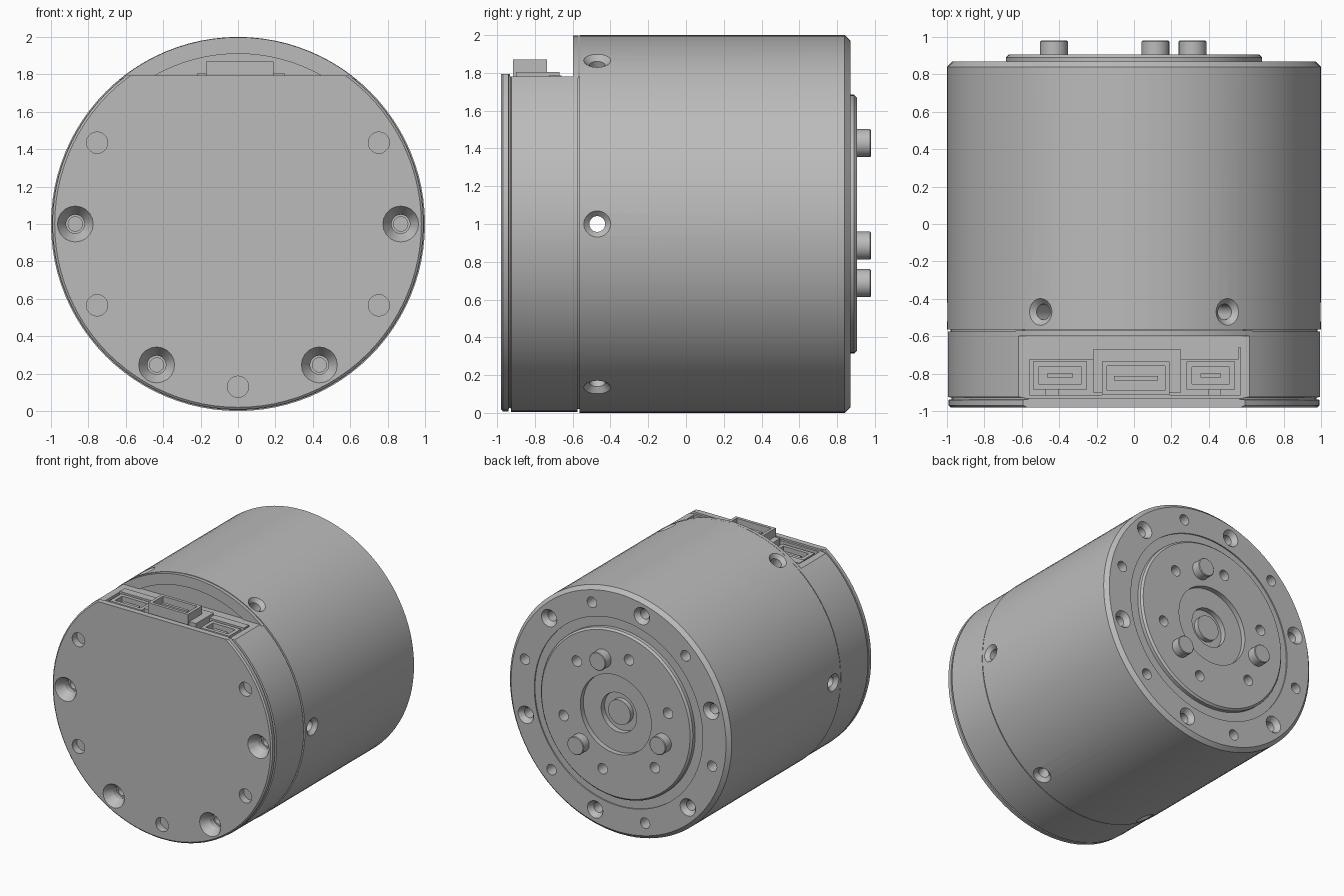
import bpy, bmesh
from math import sin, cos, pi, radians
from mathutils import Vector, Matrix

old = bpy.data.objects.get("Cube")
if old:
    bpy.data.objects.remove(old)

grey = bpy.data.materials.new("metal grey")
grey.use_nodes = True
colour = (0.5, 0.5, 0.5, 1)
grey.diffuse_color = colour
grey.node_tree.nodes["Principled BSDF"].inputs["Base Color"].default_value = colour


def lathe(bm, profile, segs=96, origin=(0, 0, 1), axis=(0, 1, 0)):
    """Revolve (radius, height) points about an axis."""
    turn = Vector(axis).to_track_quat('Z', 'Y')
    rings = []
    for r, h in profile:
        count = segs if r > 0 else 1
        rings.append([bm.verts.new(Vector(origin) + turn @ Vector(
            (r * cos(2 * pi * i / segs), r * sin(2 * pi * i / segs), h)))
            for i in range(count)])
    for a, b in zip(rings, rings[1:]):
        for i in range(segs):
            j = (i + 1) % segs
            loop = [a[i % len(a)], a[j % len(a)], b[j % len(b)], b[i % len(b)]]
            bm.faces.new(list(dict.fromkeys(loop)))


def box(bm, x, y, z):
    size = Matrix.Diagonal((x[1] - x[0], y[1] - y[0], z[1] - z[0], 1))
    mid = Matrix.Translation((sum(x) / 2, sum(y) / 2, sum(z) / 2))
    bmesh.ops.create_cube(bm, size=1, matrix=mid @ size)


def finish(name, bm):
    bmesh.ops.recalc_face_normals(bm, faces=bm.faces)
    mesh = bpy.data.meshes.new(name)
    bm.to_mesh(mesh)
    bm.free()
    mesh.materials.append(grey)
    ob = bpy.data.objects.new(name, mesh)
    bpy.context.collection.objects.link(ob)
    return ob


def cut(ob, bm):
    """Subtract the shapes in bm from ob."""
    tool = finish("cutter", bm)
    tool.hide_render = True
    mod = ob.modifiers.new("cut", 'BOOLEAN')
    mod.operation, mod.solver, mod.object = 'DIFFERENCE', 'EXACT', tool
    bpy.context.view_layer.objects.active = ob
    bpy.ops.object.modifier_apply(modifier=mod.name)
    bpy.data.objects.remove(tool)


def smooth(ob):
    bpy.ops.object.select_all(action='DESELECT')
    ob.select_set(True)
    bpy.context.view_layer.objects.active = ob
    bpy.ops.object.shade_smooth_by_angle(angle=radians(25))


def on_circle(radius, degrees, y):
    a = radians(degrees)
    return (radius * cos(a), y, 1 + radius * sin(a))


def hole(bm, origin, axis, r, depth, wide=None, cone=0.05, segs=20):
    """Plain hole, or countersunk when a wide radius is given."""
    top = [(0, -.02), (wide or r, -.02)]
    if wide:
        top += [(wide, 0), (r, cone)]
    lathe(bm, top + [(r, depth), (0, depth)], segs, origin, axis)


BACK, FRONT = (0, -1, 0), (0, 1, 0)   # drilling directions

# main housing with stepped output face
bm = bmesh.new()
lathe(bm, [(0, -.565), (1, -.565), (1, .84), (.97, .87), (.76, .87), (.76, .86),
           (.685, .86), (.685, .89), (.67, .905), (.32, .905), (.32, .865),
           (.16, .865), (.16, .82), (.1, .82), (.1, .86), (0, .86)])
housing = finish("main_housing", bm)
bm = bmesh.new()
for k in range(6):
    a = 60 * k
    hole(bm, on_circle(.87, a + 44, .87), BACK, .04, .15, .07, .04)
    hole(bm, on_circle(.87, a + 14, .87), BACK, .043, .12)
    hole(bm, on_circle(.49, a + 44, .905), BACK, .043, .12)
    inward = Vector((-cos(radians(a)), 0, -sin(radians(a))))
    # the level side holes meet in the middle
    if k != 3:
        hole(bm, on_circle(1, a, -.47), inward, .042, 1.9 if k == 0 else .2, .072, .03)
cut(housing, bm)
bm = bmesh.new()
hole(bm, on_circle(1, 180, -.47), (1, 0, 0), .042, .15, .072, .03)
cut(housing, bm)
smooth(housing)

# dowel pins on the output face
for k in range(3):
    bm = bmesh.new()
    lathe(bm, [(0, .85), (.074, .85), (.074, .975), (.069, .98), (0, .98)], 32,
          on_circle(.443, 75 + 120 * k, 0))
    smooth(finish(f"dowel_pin_{k + 1}", bm))

# front cover with lid seam, flat top and connector pocket
bm = bmesh.new()
lathe(bm, [(0, -.98), (.98, -.98), (.992, -.97), (.992, -.94), (.975, -.938),
           (.975, -.928), (.995, -.925), (.995, -.575), (.98, -.575), (.98, -.56), (0, -.56)])
cover = finish("front_cover", bm)
bm = bmesh.new()
box(bm, (-1.2, 1.2), (-1.2, -.933), (1.795, 2.2))
cut(cover, bm)
bm = bmesh.new()
box(bm, (-1.2, 1.2), (-.933, -.4), (1.78, 2.2))
cut(cover, bm)
bm = bmesh.new()
box(bm, (-.56, .57), (-.915, -.66), (1.66, 1.9))
for a in (0, 180, 240, 300):
    hole(bm, on_circle(.87, a, -.98), FRONT, .05, .16, .096, .07)
for a in (30, 150, 210, 270, 330):
    hole(bm, on_circle(.87, a, -.98), FRONT, .057, .06)
    hole(bm, on_circle(.87, a, -.9), FRONT, .043, .1)
cut(cover, bm)
smooth(cover)

# screw heads at the bottom of the countersunk holes
for a in (0, 180, 240, 300):
    bm = bmesh.new()
    lathe(bm, [(.038, -.8), (.038, -.87), (.052, -.87), (.052, -.8)], 20, on_circle(.87, a, 0))
    smooth(finish("screw_sleeve", bm))

# rear wall standing above the flat
bm = bmesh.new()
lathe(bm, [(0, -.585), (.91, -.585), (.91, -.598), (.998, -.598), (.998, -.57), (0, -.57)])
wall = finish("rear_wall", bm)
bm = bmesh.new()
box(bm, (-1.2, 1.2), (-.8, -.4), (-.2, 1.77))
cut(wall, bm)
smooth(wall)

# circuit board edge behind the connectors
bm = bmesh.new()
box(bm, (-.56, .56), (-.725, -.66), (1.65, 1.785))
box(bm, (-.22, .25), (-.9, -.67), (1.65, 1.805))
finish("board_edge", bm)


def socket(name, x, y, z, wall):
    """Open-topped connector shell with a contact tongue."""
    bm = bmesh.new()
    box(bm, x, y, z)
    ob = finish(name, bm)
    bm = bmesh.new()
    box(bm, (x[0] + wall, x[1] - wall), (y[0] + wall, y[1] - wall), (z[1] - .06, z[1] + .1))
    cut(ob, bm)
    bm = bmesh.new()
    mid = sum(y) / 2
    box(bm, (x[0] + 2.5 * wall, x[1] - 2.5 * wall), (mid - .012, mid + .012), (z[0], z[1] - .02))
    finish(name + "_contacts", bm)


# connectors
socket("centre_connector", (-.17, .19), (-.915, -.735), (1.65, 1.87), .025)
socket("right_connector", (-.54, -.25), (-.885, -.735), (1.65, 1.775), .03)
socket("left_connector", (.28, .54), (-.885, -.735), (1.65, 1.775), .03)

# small latch tabs in front of the side connectors
for x in (-.44, .43):
    bm = bmesh.new()
    box(bm, (x - .035, x + .035), (-.92, -.88), (1.65, 1.74))
    finish("latch_tab", bm)
